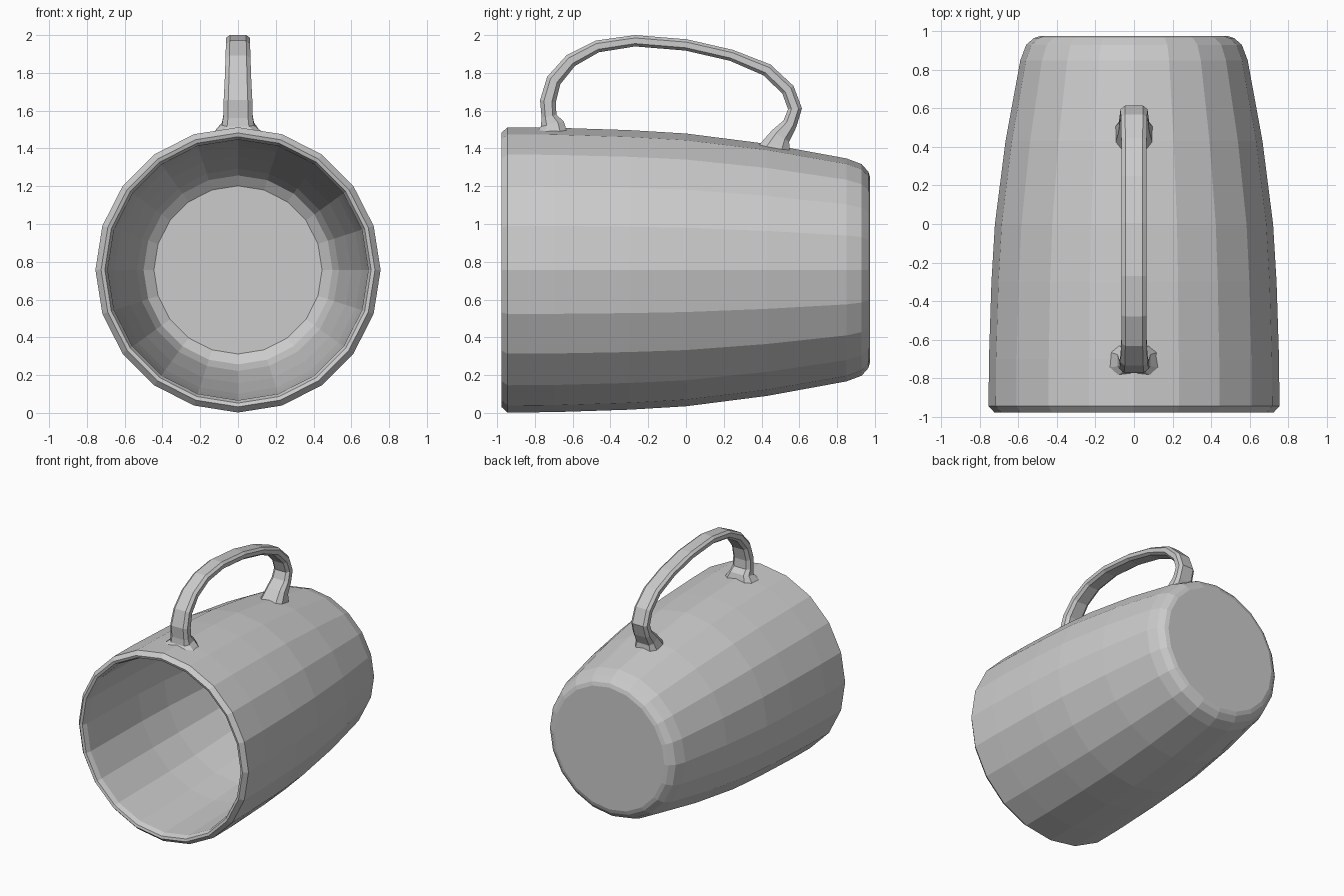
import bpy, bmesh, math
from mathutils import Vector

if "Cube" in bpy.data.objects:
    bpy.data.objects.remove(bpy.data.objects["Cube"])

SIDES = 20
AXIS_Z = 0.757


def loft(name, rings):
    """Skin a list of closed point rings, cap both ends, keep flat faces."""
    bm = bmesh.new()
    loops = [[bm.verts.new(p) for p in ring] for ring in rings]
    n = len(loops[0])
    for a, b in zip(loops, loops[1:]):
        for i in range(n):
            j = (i + 1) % n
            bm.faces.new((a[i], a[j], b[j], b[i]))
    bm.faces.new(loops[0][::-1])
    bm.faces.new(loops[-1])
    bmesh.ops.recalc_face_normals(bm, faces=bm.faces)
    mesh = bpy.data.meshes.new(name)
    bm.to_mesh(mesh)
    bm.free()
    obj = bpy.data.objects.new(name, mesh)
    bpy.context.collection.objects.link(obj)
    return obj


def circle(y, r):
    angles = [2 * math.pi * i / SIDES for i in range(SIDES)]
    return [(r * math.sin(a), y, AXIS_Z + r * math.cos(a)) for a in angles]


# Mug body lying on its side: (y, radius) from outer base, over the rim, to the inner floor
profile = [
    (0.975, 0.49), (0.965, 0.52), (0.93, 0.56), (0.85, 0.59),
    (0.43, 0.667), (0.0, 0.722), (-0.30, 0.74), (-0.70, 0.753), (-0.945, 0.755),
    (-0.978, 0.725), (-0.972, 0.705), (-0.935, 0.69),
    (-0.30, 0.675), (0.0, 0.655), (0.43, 0.60), (0.78, 0.535), (0.86, 0.50), (0.90, 0.445),
]
loft("mug_body", [circle(y, r) for y, r in profile])

# Handle: (y, z, half width, half thickness) along its centre line, flared at both feet
path = [
    (-0.705, 1.485, 0.125, 0.080), (-0.708, 1.53, 0.085, 0.062), (-0.725, 1.57, 0.078, 0.040),
    (-0.731, 1.65, 0.076, 0.042), (-0.70, 1.76, 0.070, 0.040), (-0.61, 1.865, 0.066, 0.036),
    (-0.47, 1.94, 0.064, 0.032), (-0.27, 1.970, 0.064, 0.030), (0.0, 1.948, 0.064, 0.030),
    (0.24, 1.893, 0.064, 0.030), (0.43, 1.815, 0.066, 0.034), (0.54, 1.71, 0.068, 0.036),
    (0.577, 1.61, 0.070, 0.037), (0.55, 1.53, 0.074, 0.038),
    (0.50, 1.465, 0.080, 0.055), (0.465, 1.40, 0.095, 0.085),
]
section = [(1, 0.5), (0.68, 1), (-0.68, 1), (-1, 0.5),
           (-1, -0.5), (-0.68, -1), (0.68, -1), (1, -0.5)]
rings = []
for i, (y, z, w, t) in enumerate(path):
    before, after = path[max(i - 1, 0)], path[min(i + 1, len(path) - 1)]
    tangent = Vector((0, after[0] - before[0], after[1] - before[1])).normalized()
    if i == 0 or i == len(path) - 1:
        # feet follow the mug wall
        normal = Vector((0, -1, 0.13)).normalized() * (1 if i == 0 else -1)
    else:
        normal = Vector((0, -tangent.z, tangent.y))
    rings.append([Vector((w * u, y, z)) + normal * (t * v) for u, v in section])
loft("handle", rings)
